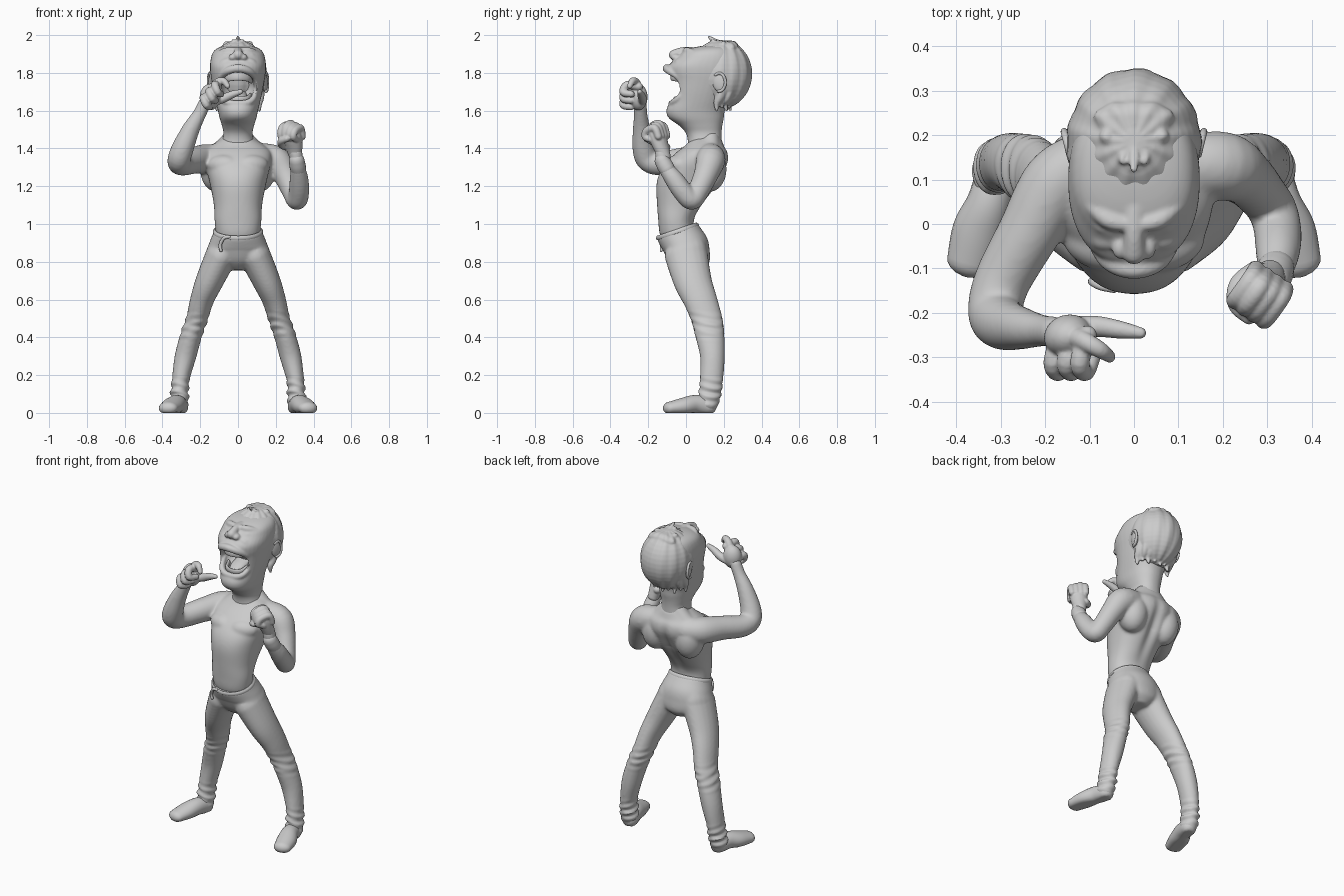
import bpy, bmesh, math
from mathutils import Vector, Matrix
from math import sin, cos, tau

SIDES, X, Z = ((-1, "right"), (1, "left")), (1, 0, 0), (0, 0, 1)

def spline(pts, steps=5):
    """Catmull-Rom through rows of numbers."""
    out = []
    for i in range(len(pts) - 1):
        p = [pts[max(0, min(len(pts) - 1, i + k))] for k in (-1, 0, 1, 2)]
        for t in (s / steps for s in range(steps)):
            out.append([.5 * (2 * b + (c - a) * t + (2 * a - 5 * b + 4 * c - d) * t * t
                              + (3 * b - a - 3 * c + d) * t ** 3) for a, b, c, d in zip(*p)])
    return out + [list(pts[-1])]

def finish(name, bm):
    bmesh.ops.recalc_face_normals(bm, faces=bm.faces)
    ob = bpy.data.objects.new(name, bpy.data.meshes.new(name))
    bm.to_mesh(ob.data)
    bm.free()
    bpy.context.collection.objects.link(ob)
    return ob

def skin(name, rings):
    bm = bmesh.new()
    vs = [[bm.verts.new(p) for p in r] for r in rings]
    n = len(vs[0])
    for r, q in zip(vs, vs[1:]):
        for i in range(n):
            bm.faces.new((r[i], r[(i + 1) % n], q[(i + 1) % n], q[i]))
    bm.faces.new(vs[0])
    bm.faces.new(vs[-1])
    return finish(name, bm)

def stack(name, rows, p=1.0):
    """Horizontal sections: z, front y, back y, half width."""
    pw = lambda c: math.copysign(abs(c) ** p, c)
    return skin(name, [[(rx * pw(cos(tau * i / 40)), (f + b) / 2 + (b - f) / 2 * pw(sin(tau * i / 40)), z)
                        for i in range(40)] for z, f, b, rx in spline(rows)])

def tube(name, rows, ref=(0, 1, 0), n=20, mat=Matrix()):
    """Round-ended tube: x, y, z, radius [, second radius]."""
    rows = spline([tuple(r) if len(r) == 5 else tuple(r) + (r[3],) for r in rows])
    P, e = [mat @ Vector(r[:3]) for r in rows], len(rows) - 1
    caps = [(cos(w), sin(w)) for w in (.35, .7, 1.05, 1.4)]
    cuts = [(0, s, -o) for s, o in caps[::-1]] + [(i, 1, 0) for i in range(e + 1)] + [(e, s, o) for s, o in caps]
    u, rings = (P[1] - P[0]).cross(Vector(ref)), []
    for i, s, o in cuts:
        t = (P[min(i + 1, e)] - P[max(i - 1, 0)]).normalized()
        u = (u - t * u.dot(t)).normalized()
        a, b = rows[i][3:]
        c, v = P[i] + t * o * min(a, b), u.cross(t)
        rings.append([c + u * a * s * cos(tau * k / n) + v * b * s * sin(tau * k / n) for k in range(n)])
    return skin(name, rings)

def ball(name, loc, size, rx=0, rz=0):
    bm = bmesh.new()
    bmesh.ops.create_uvsphere(bm, u_segments=32, v_segments=20, radius=1)
    rot = Matrix.Rotation(rz, 3, 'Z') @ Matrix.Rotation(rx, 3, 'X')
    bm.transform(Matrix.LocRotScale(Vector(loc), rot, Vector(size)))
    return finish(name, bm)

def apply(ob, kind, **props):
    m = ob.modifiers.new("m", kind)
    for k, v in props.items():
        setattr(m, k, v)
    bpy.context.view_layer.objects.active = ob
    bpy.ops.object.modifier_apply(modifier=m.name)

def fuse(name, obs, voxel, rounds, deform=None):
    """Merge overlapping parts into one blended skin."""
    with bpy.context.temp_override(active_object=obs[0], object=obs[0], selected_objects=obs, selected_editable_objects=obs):
        bpy.ops.object.join()
    obs[0].name = name
    apply(obs[0], 'REMESH', mode='VOXEL', voxel_size=voxel)
    apply(obs[0], 'SMOOTH', factor=.5, iterations=rounds)
    for v in obs[0].data.vertices if deform else ():
        v.co = deform(v.co.copy())

# Torso with a spine groove, chest, back muscles and arms
def spine(v):
    if v.y > 0:
        v.y -= .025 * max(0, 1 - abs(v.z - 1.22) / .2) * math.exp(-(v.x / .03) ** 2)
    return v

body = [stack("torso", [(.9, -.12, .08, .11), (.95, -.14, .05, .117), (1.02, -.147, .042, .124), (1.1, -.153, .088, .128),
                        (1.2, -.157, .165, .146), (1.27, -.14, .202, .163), (1.33, -.1, .226, .178),
                        (1.38, -.05, .222, .175), (1.415, -.005, .2, .14), (1.455, .03, .188, .08)], .9)]
for s, side in SIDES:
    body += [ball("chest", (s * .078, -.05, 1.315), (.085, .055, .05), .6, s * .35),
             ball("back", (s * .115, .125, 1.29), (.085, .09, .12)),
             tube("trapezius", [(s * .03, .13, 1.46, .045), (s * .1, .13, 1.385, .05), (s * .17, .12, 1.35, .058)])]
body.append(tube("right_arm", [
    (-.11, .14, 1.35, .07), (-.175, .09, 1.345, .078), (-.237, -.02, 1.335, .07), (-.297, -.13, 1.32, .064),
    (-.312, -.2, 1.338, .062), (-.293, -.225, 1.4, .059), (-.25, -.235, 1.5, .047), (-.205, -.24, 1.58, .036),
    (-.175, -.243, 1.64, .035)], Z))
body.append(tube("left_arm", [
    (.11, .13, 1.36, .07), (.2, .13, 1.335, .078), (.25, .105, 1.26, .065), (.288, .065, 1.175, .057),
    (.312, .03, 1.128, .055), (.323, -.015, 1.17, .054), (.323, -.065, 1.24, .05), (.315, -.115, 1.31, .037),
    (.305, -.13, 1.38, .036)], Z))
fuse("torso_and_arms", body, .008, 10, spine)
tube("wristband", [(.319, -.1, 1.29, .042), (.315, -.112, 1.31, .043), (.311, -.125, 1.335, .041)])

# Trousers with tilted waist and cloth folds, shoes, waistband, drawstring
def cloth(v):
    v.z += max(0, (v.z - .86) / .1) * .34 * (v.y + .05)
    for zc, w, amp in ((.46, .09, .004), (.1, .1, .007)):
        k = amp * max(0, 1 - abs(v.z - zc) / w)
        v.x += k * sin(v.z * 130 + v.y * 25)
        v.y += k * .6 * sin(v.z * 150 + v.x * 20)
    return v

trousers = [stack("hips", [(.755, -.04, .09, .05), (.80, -.09, .125, .13), (.86, -.122, .125, .16),
                           (.9, -.138, .114, .15), (.94, -.15, .08, .134), (.965, -.153, .06, .127)], .95)]
for s, side in SIDES:
    trousers.append(tube("leg", [(s * x, *r) for x, *r in [
        (.085, 0, .84, .085, .115), (.15, .035, .70, .074, .102), (.19, .075, .6, .063, .09),
        (.217, .11, .5, .057, .082), (.245, .125, .42, .057, .078), (.278, .14, .3, .057, .066),
        (.303, .135, .18, .047, .062), (.309, .126, .1, .048, .06), (.312, .115, .05, .05, .056)]]))
    shoe = tube(side + "_shoe", [(s * x, *r) for x, *r in [(.309, .115, .035, .046, .05), (.325, .05, .045, .05, .05),
                                 (.35, -.015, .034, .058, .046), (.37, -.086, .025, .051, .034)]], Z)
    for v in shoe.data.vertices:
        v.co.z = max(v.co.z, 0)
fuse("trousers", trousers, .008, 9, cloth)
tube("waistband", [(.126 * sin(a), -.046 - .106 * cos(a), .962 - .036 * cos(a), .006, .012)
                   for a in [tau * k / 16 for k in range(17)]], Z, 10)
tube("drawstring", [(-.045, -.147, .932, .008), (-.075, -.14, .925, .009), (-.094, -.13, .89, .009), (-.09, -.13, .86, .008)])

# Left fist in a hand frame: across, palm direction, along the hand
up = Vector((-.06, -.2, 1)).normalized()
palm = Vector((-.55, -.8, 0))
palm = (palm - up * palm.dot(up)).normalized()
M = Matrix.Translation((.304, -.118, 1.375)) @ Matrix((palm.cross(up), palm, up)).transposed().to_4x4()
fist = [tube("palm", [(0, 0, -.02, .034), (0, .008, .03, .046, .038), (0, .018, .09, .053, .046),
                      (0, .024, .125, .05, .036)], palm, mat=M),
        tube("thumb", [(.035, 0, .03, .022), (.05, .045, .05, .021), (.03, .08, .078, .019), (-.01, .085, .095, .016)], mat=M)]
for i in range(4):
    x, k = -.04 + .0265 * i, .009 * abs(i - 2)
    fist.append(tube("finger", [(x, -.015, .09, .019), (x, -.002, .155 - k, .021), (x, .05, .152 - k, .021),
                                (x, .068, .105, .019), (x, .04, .085, .016)], palm.cross(up), mat=M))
fuse("left_fist", fist, .0045, 3)

# Right hand: curled fingers, raised index, thumb pointing at the mouth
paw = [ball("palm", (-.148, -.252, 1.672), (.055, .048, .07), 0, .3),
       tube("index", [(-.145, -.245, 1.69, .026), (-.115, -.262, 1.745, .022), (-.078, -.282, 1.757, .019), (-.055, -.298, 1.73, .014)]),
       tube("thumb", [(-.165, -.235, 1.645, .026), (-.09, -.23, 1.66, .024), (-.03, -.238, 1.686, .02), (.015, -.245, 1.7, .013)])]
for i in range(3):
    d, z = .03 * i, 1.728 - .034 * i
    paw.append(tube("finger", [(-.105 - d, -.25, z, .022), (-.122 - d, -.312, z + .008, .022),
                               (-.108 - d, -.333, z - .03, .02), (-.09 - d, -.29, z - .04, .018)], X))
fuse("right_hand", paw, .0045, 3)

# Neck and head, hollowed by the open mouth
skull = stack("skull", [(1.38, .0, .19, .12), (1.43, .01, .188, .088), (1.48, .0, .188, .077), (1.52, -.035, .192, .085),
                        (1.56, -.09, .2, .097), (1.6, -.104, .205, .106), (1.65, -.087, .22, .118), (1.7, -.08, .24, .129),
                        (1.76, -.085, .275, .14), (1.8, -.095, .29, .146), (1.84, -.09, .29, .148), (1.88, -.05, .28, .143),
                        (1.91, -.02, .265, .132), (1.93, .025, .25, .11), (1.942, .08, .23, .075), (1.947, .13, .21, .03)], .88)
cutter = ball("mouth_cutter", (0, -.065, 1.722), (.1, .13, .085))
cutter.hide_render = True
apply(skull, 'BOOLEAN', operation='DIFFERENCE', object=cutter)
bpy.data.objects.remove(cutter)

def arc(name, half):
    """Mirrored tube from one end to the centre line."""
    return tube(name, half + [(-x, *r) for x, *r in half[-2::-1]], Z)

# Teeth, tongue, lips, nose, eyes, cheeks, brows and ears
arc("upper_teeth", [(.07, .0, 1.765, .01, .022), (.05, -.048, 1.778, .009, .024), (0, -.072, 1.785, .01, .026)])
arc("lower_teeth", [(.065, .0, 1.675, .01, .02), (.048, -.04, 1.66, .009, .02), (0, -.056, 1.655, .009, .02)])
tube("tongue", [(0, .05, 1.68, .05, .03), (0, .0, 1.672, .045, .022), (0, -.035, 1.66, .035, .015)], Z)
face = [skull, tube("nose", [(0, .04, 1.922, .024, .014), (0, -.02, 1.914, .022), (0, -.064, 1.895, .027)], Z),
        arc("lip", [(.095, .005, 1.73, .013), (.088, -.04, 1.777, .016), (.055, -.086, 1.81, .02), (0, -.102, 1.824, .022)]),
        arc("lip", [(.095, .005, 1.71, .013), (.082, -.042, 1.665, .016), (.05, -.068, 1.642, .018), (0, -.075, 1.637, .018)])]
for s, side in SIDES:
    face += [ball("nostril", (s * .028, -.054, 1.882), (.022, .026, .019)),
             ball("eyelid", (s * .06, .002, 1.89), (.034, .026, .018)),
             tube("cheek", [(s * .03, -.04, 1.865, .018), (s * .075, -.027, 1.84, .032), (s * .102, .01, 1.775, .022)]),
             tube("brow", [(s * .015, -.002, 1.918, .016), (s * .06, .01, 1.915, .02), (s * .11, .055, 1.897, .016)], Z)]
    ball(side + "_ear", (s * .142, .175, 1.75), (.013, .036, .052), .25, -s * .25)
    tube(side + "_ear_rim", [(s * (.149 + .008 * sin(a)), .175 + .033 * sin(a), 1.75 + .048 * cos(a), .008)
                             for a in [-.6 + .55 * k for k in range(8)]], X, 10)
fuse("head", face, .0055, 6)

# Hair: cap with strands, pointed forelock, nape locks
def strands(v):
    d = v - Vector((0, .185, 1.79))
    return v + d * .012 * sin(math.atan2(d.x, d.y) * 13 + d.z * 12) * min(1, math.hypot(d.x, d.y) * 10)

hair = [ball("cap", (0, .182, 1.792), (.152, .168, .182)),
        tube("forelock", [(0, .24, 1.93, .09, .04), (0, .17, 1.944, .065, .028), (0, .132, 1.952, .025, .016)], Z)]
for i in range(5):
    x = (i - 2) * .03
    hair.append(tube("tuft", [(x, .2, 1.95, .018), (x * .9, .16 + abs(x) * .3, 1.964 - abs(x) * .3, .015),
                              (x * .8, .122 + abs(x) * .6, 1.99 - abs(x) * .6, .008)], Z))
for i in range(9):
    a = math.radians(-72 + 18 * i)
    s, c, d = sin(a), cos(a), .014 * (i % 2)
    hair.append(tube("lock", [(.115 * s, .16 + .14 * c, 1.75, .033), (.118 * s, .15 + .113 * c, 1.68, .027),
                              (.115 * s, .135 + .09 * c, 1.64, .018), (.118 * s, .13 + .105 * c, 1.605 + d, .008)]))
fuse("hair", hair, .005, 3, strands)

bpy.ops.object.select_all(action='SELECT')
bpy.ops.object.shade_smooth_by_angle(angle=math.radians(50))
